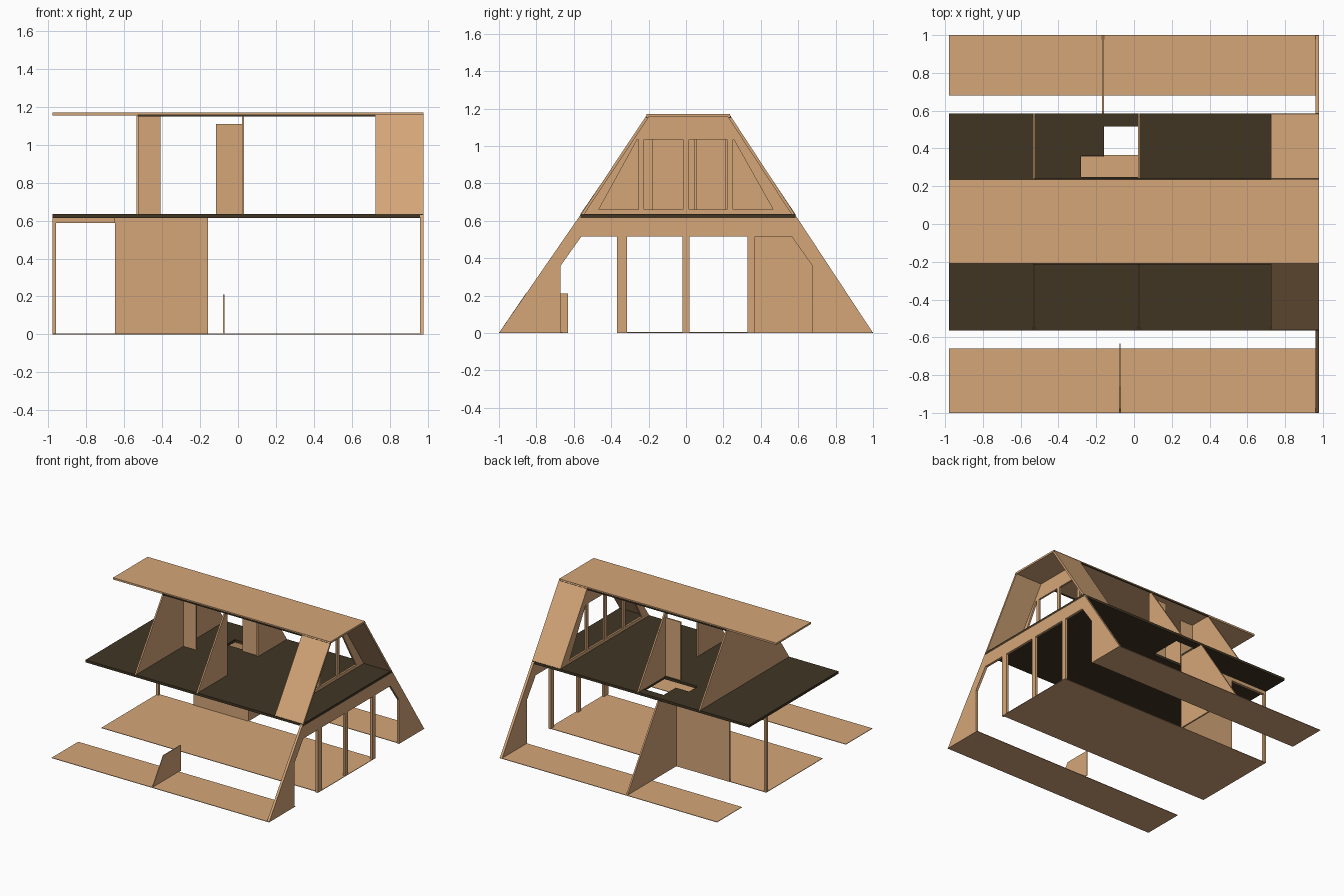
import bpy, bmesh

cube = bpy.data.objects.get("Cube")
if cube:
    bpy.data.objects.remove(cube, do_unlink=True)


def material(name, rgb):
    m = bpy.data.materials.new(name)
    m.use_nodes = True
    m.diffuse_color = (*rgb, 1)
    bsdf = m.node_tree.nodes["Principled BSDF"]
    bsdf.inputs["Base Color"].default_value = (*rgb, 1)
    bsdf.inputs["Roughness"].default_value = 0.8
    return m


WOOD = material("light wood", (0.66, 0.38, 0.19))
DARK = material("dark wood", (0.052, 0.036, 0.017))


def prism(name, outline, start, end, mat=WOOD, axis="x"):
    """Extrude an outline along x (points are y, z) or along z (points are x, y)."""
    bm = bmesh.new()
    place = (lambda a, b: (start, a, b)) if axis == "x" else (lambda a, b: (a, b, start))
    face = bm.faces.new([bm.verts.new(place(a, b)) for a, b in outline])
    made = bmesh.ops.extrude_face_region(bm, geom=[face])["geom"]
    d = end - start
    bmesh.ops.translate(bm, verts=[g for g in made if isinstance(g, bmesh.types.BMVert)],
                        vec=(d, 0, 0) if axis == "x" else (0, 0, d))
    bmesh.ops.recalc_face_normals(bm, faces=bm.faces)
    mesh = bpy.data.meshes.new(name)
    bm.to_mesh(mesh)
    bm.free()
    mesh.materials.append(mat)
    obj = bpy.data.objects.new(name, mesh)
    bpy.context.collection.objects.link(obj)
    return obj


def box(name, x, y, z, mat=WOOD):
    rect = [(x[0], y[0]), (x[1], y[0]), (x[1], y[1]), (x[0], y[1])]
    return prism(name, rect, z[0], z[1], mat, "z")


L, R = -0.98, 0.98            # long ends
F, B = -0.565, 0.585          # upper floor edges
TOP, DECK = 1.155, 0.635      # roof underside, upper floor surface
RF, RB = -0.21, 0.235         # roof edges

# Ground floor: two edge strips and the centre slab
box("front_floor_strip", (L, R), (-1, -0.66), (0, 0.004))
box("back_floor_strip", (L, R), (0.68, 1), (0, 0.004))
box("centre_floor", (L, R), (-0.36, 0.365), (0, 0.004))

# Upper floor in two pieces around the stair opening
prism("upper_floor_west",
      [(L, F), (-0.16, F), (-0.16, 0.25), (-0.28, 0.25), (-0.28, 0.36),
       (-0.16, 0.36), (-0.16, B), (L, B)], 0.615, DECK, DARK, "z")
prism("upper_floor_east",
      [(-0.16, F), (R, F), (R, B), (-0.16, B), (-0.16, 0.515), (0.02, 0.515),
       (0.02, 0.25), (-0.16, 0.25)], 0.615, DECK, DARK, "z")

# Flat roof with a thin dark lining along its edges
box("roof", (L, R), (RF, RB), (TOP, 1.17))
for side, y in (("front", RF), ("back", RB)):
    box(side + "_roof_trim", (-0.53, R), (y - 0.005, y + 0.005), (1.15, 1.16), DARK)

# Lower end wall: sloping sides, header and three posts
lower = [(-1, 0), (F, 0.63), (B, 0.63), (1, 0), (0.675, 0), (0.675, 0.36), (0.565, 0.515)]
for a, b in ((0.33, 0.37), (-0.02, 0.02), (-0.37, -0.315)):
    lower += [(b, 0.515), (b, 0), (a, 0), (a, 0.515)]
lower += [(-0.56, 0.515), (-0.67, 0.36), (-0.67, 0)]
prism("lower_end_wall", lower, 0.96, R)

# Upper window wall, set back behind a balcony
upper = [(-0.55, DECK), (RF, TOP), (RB, TOP), (0.57, DECK), (0.48, DECK), (0.255, 1.035)]
for c in (0.235, 0, -0.24):
    upper += [(c + 0.015, 1.035), (c + 0.015, DECK), (c - 0.015, DECK), (c - 0.015, 1.035)]
upper += [(-0.26, 1.035), (-0.48, DECK)]
prism("upper_window_wall", upper, 0.725, 0.74)
box("window_sill", (0.725, 0.74), (-0.48, 0.48), (DECK, 0.66))

# Sloping panels sheltering the balcony
for side, foot, head, t in (("front", F, RF, 0.018), ("back", B, RB, -0.018)):
    prism(side + "_slope_panel",
          [(foot, 0.63), (head, 1.165), (head + t, 1.165), (foot + t, 0.63)], 0.725, R)

# Upper cross walls and the short return walls beside them
prism("west_cross_wall", [(F, DECK), (RF, TOP), (RB, TOP), (B, DECK)], -0.536, -0.524)
prism("middle_cross_wall_front", [(F, DECK), (RF, TOP), (-0.18, TOP), (-0.18, DECK)], 0.02, 0.032)
prism("middle_cross_wall_back", [(B, DECK), (RB, TOP), (0.21, TOP), (0.21, DECK)], 0.02, 0.032)
box("west_return_wall", (-0.53, -0.41), (0.045, 0.055), (DECK, TOP))
box("door_leaf", (-0.115, 0.02), (0.225, 0.235), (DECK, 1.11))

# Lower room walls
box("room_wall", (-0.65, -0.16), (0.355, 0.367), (0, 0.615))
prism("room_cross_wall", [(0.36, 0), (1, 0), (0.594, 0.615), (0.36, 0.615)], -0.17, -0.158)
box("corner_post", (L, -0.96), (0.345, 0.367), (0, 0.615))
box("beam", (L, -0.65), (0.345, 0.367), (0.587, 0.615))

# Low divider on the front strip
prism("low_divider", [(-1, 0), (-0.857, 0.21), (-0.632, 0.21), (-0.632, 0)], -0.078, -0.072)
